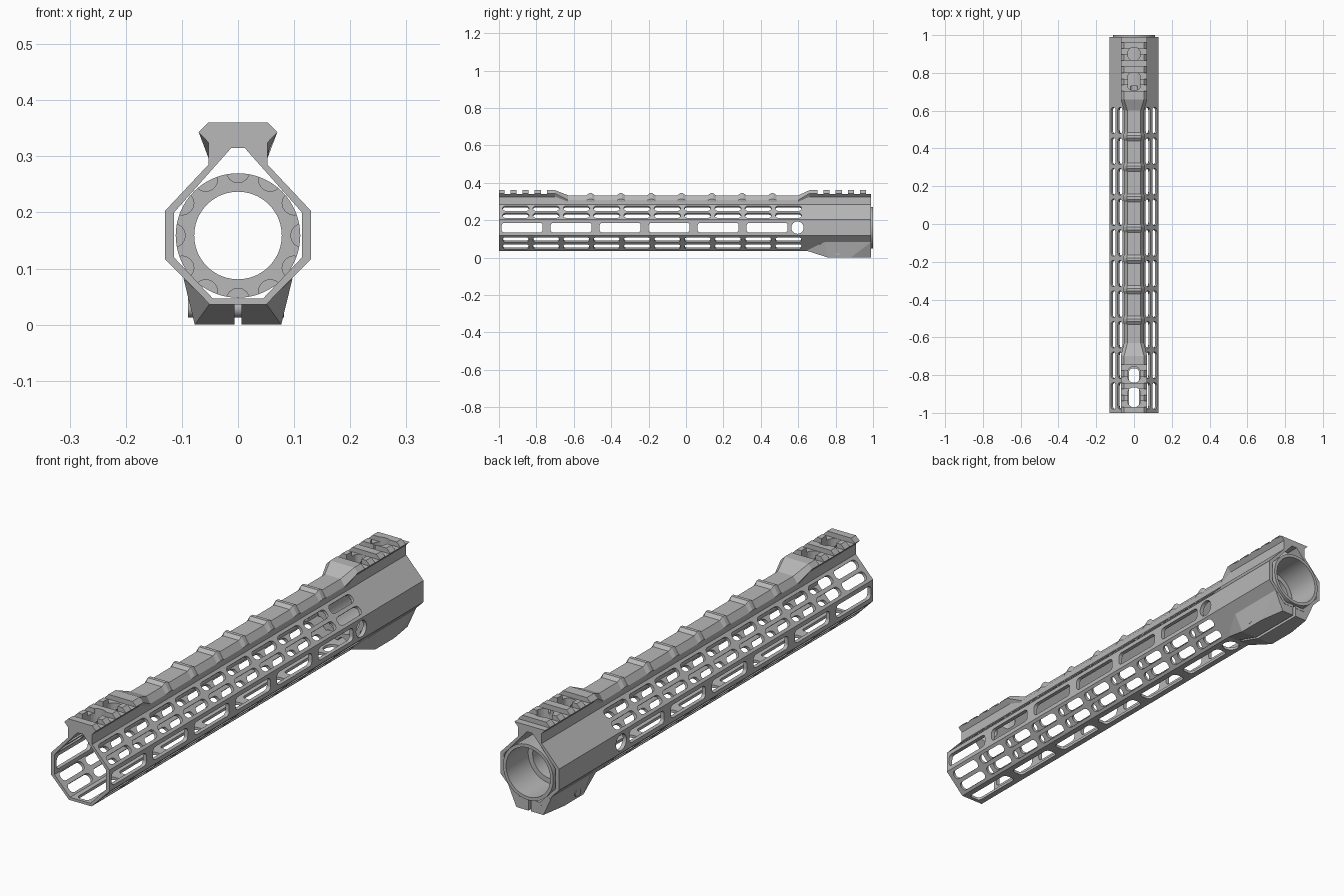
import bpy, bmesh
from math import sin, cos, pi
from mathutils import Vector

if "Cube" in bpy.data.objects:
    bpy.data.objects.remove(bpy.data.objects["Cube"])

grey = bpy.data.materials.new("anodised grey")
grey.use_nodes = True
grey.diffuse_color = (0.48, 0.48, 0.48, 1)
grey.node_tree.nodes["Principled BSDF"].inputs["Base Color"].default_value = (0.48, 0.48, 0.48, 1)


def finish(name, bm):
    bm.normal_update()
    bmesh.ops.recalc_face_normals(bm, faces=bm.faces[:])
    if bm.calc_volume(signed=True) < 0:
        bmesh.ops.reverse_faces(bm, faces=bm.faces[:])
    mesh = bpy.data.meshes.new(name)
    bm.to_mesh(mesh)
    bm.free()
    mesh.materials.append(grey)
    ob = bpy.data.objects.new(name, mesh)
    bpy.context.collection.objects.link(ob)
    return ob


def skin(bm, rings, closed=False):
    """Bridge equal point rings into a solid (closed joins last to first)."""
    rows = [[bm.verts.new(p) for p in r] for r in rings]
    n = len(rows[0])
    pairs = list(zip(rows, rows[1:])) + ([(rows[-1], rows[0])] if closed else [])
    for a, b in pairs:
        for i in range(n):
            j = (i + 1) % n
            bm.faces.new((a[i], a[j], b[j], b[i]))
    if not closed:
        bm.faces.new(rows[0][::-1])
        bm.faces.new(rows[-1])


def loft(name, stations):
    """Loft mirrored half profiles along y."""
    bm = bmesh.new()
    skin(bm, [[(x, y, z) for x, z in half] + [(-x, y, z) for x, z in reversed(half)]
              for y, half in stations])
    return finish(name, bm)


def slot(bm, centre, normal, length, width, radius, depth):
    """Rounded slot prism, long axis along y, pushed through along the normal."""
    c, n, along = Vector(centre), Vector(normal).normalized(), Vector((0, 1, 0))
    across = n.cross(along)
    ring = []
    for k, (sx, sy) in enumerate(((1, 1), (-1, 1), (-1, -1), (1, -1))):
        for i in range(6):
            a = (k + i / 5) * pi / 2
            ring.append(along * (sx * (length / 2 - radius) + radius * cos(a))
                        + across * (sy * (width / 2 - radius) + radius * sin(a)))
    skin(bm, [[c + p + n * s * depth for p in ring] for s in (-1, 1)])


def box(bm, x, y, z):
    skin(bm, [[(-x, yy, z[0]), (x, yy, z[0]), (x, yy, z[1]), (-x, yy, z[1])] for yy in y])


def rod(bm, start, direction, length, radius, sides=24):
    d = Vector(direction).normalized()
    u = d.orthogonal().normalized()
    v = d.cross(u)
    ring = [u * radius * cos(2 * pi * i / sides) + v * radius * sin(2 * pi * i / sides)
            for i in range(sides)]
    skin(bm, [[Vector(start) + p + d * t for p in ring] for t in (0, length)])


def y_span(mesh):
    ys = [v.co.y for v in mesh.vertices] or [0]
    return max(ys) - min(ys)


def cut(ob, tool):
    """Subtract tool, taking the first solver that keeps the part whole."""
    mod = ob.modifiers.new("cut", "BOOLEAN")
    mod.operation, mod.object = "DIFFERENCE", tool
    for solver in ("MANIFOLD", "EXACT", "FLOAT"):
        mod.solver = solver
        graph = bpy.context.evaluated_depsgraph_get()
        graph.update()
        result = bpy.data.meshes.new_from_object(ob.evaluated_get(graph))
        changed = len(result.vertices) != len(ob.data.vertices)
        if changed and abs(y_span(result) - y_span(ob.data)) < .02:
            ob.data = result
            break
    ob.modifiers.clear()
    bpy.data.objects.remove(tool)


# Body: eight-sided tube with accessory rail ends and a ribbed low spine
tube = [(.05, .036), (.13, .117), (.13, .203), (.053, .285)]
rail = tube + [(.053, .325), (.07, .343), (.053, .36)]
spine = tube + [(.053, .298), (.053, .307), (.035, .333)]
rib = tube + [(.053, .298), (.056, .312), (.038, .344)]
stations = [(-1, rail), (-.7, rail), (-.63, spine)]
for i in range(7):
    y = -.51 + .162 * i
    stations += [(y - .022, spine), (y - .007, rib), (y + .007, rib), (y + .022, spine)]
stations += [(.6, spine), (.66, rail), (.99, rail)]
body = loft("handguard_body", stations)

# Clamp block under the rear
bm = bmesh.new()
for s in (-1, 1):
    for p in ((.05, .64, .038), (.077, .76, 0), (.077, .88, 0), (.06, .989, 0),
              (.097, .74, .082), (.097, .989, .082), (.04, .64, .06), (.04, .989, .1)):
        bm.verts.new((s * p[0], p[1], p[2]))
bmesh.ops.convex_hull(bm, input=bm.verts[:])
bmesh.ops.delete(bm, geom=[v for v in bm.verts if not v.link_faces], context="VERTS")
clamp = finish("clamp_block", bm)

# Hollow interior and split along the bottom
bore = [(.045, .047), (.114, .12), (.114, .2), (.012, .315)]
for part, split_start in ((body, .7), (clamp, .6)):
    cut(part, loft("bore_cutter", [(-1.1, bore), (1.1, bore)]))
    bm = bmesh.new()
    box(bm, .006, (split_start, 1.1), (-.02, .07))
    cut(part, finish("split_cutter", bm))

# Long slots and a round hole on the sides and bottom
faces = (((.13, 0, .16), (1, 0, 0)), ((-.13, 0, .16), (-1, 0, 0)), ((0, 0, .042), (0, 0, -1)))
for c, n in faces:
    bm = bmesh.new()
    for i in range(6):
        slot(bm, (c[0], -.876 + .262 * i, c[2]), n, .22, .052, .016, .03)
    rod(bm, Vector((c[0], .596, c[2])) - Vector(n) * .03, n, .06, .033)
    cut(body, finish("long_slot_cutter", bm))

# Two rows of short slots on each slanted face
for s in (-1, 1):
    for (x0, z0), (x1, z1) in (tube[0:2], tube[2:4]):
        for t in (.27, .73):
            bm = bmesh.new()
            for i in range(10):
                slot(bm, (s * (x0 + (x1 - x0) * t), -.91 + .162 * i, z0 + (z1 - z0) * t),
                     (s * (z1 - z0), 0, x0 - x1), .14, .036, .0165, .022)
            cut(body, finish("short_slot_cutter", bm))

# Rail cross grooves
bm = bmesh.new()
for start, count in ((-.954, 4), (.72, 5)):
    for i in range(count):
        y = start + .0645 * i
        box(bm, .1, (y - .016, y + .016), (.341, .4))
cut(body, finish("groove_cutter", bm))

# Windows through the rails
bm = bmesh.new()
for y, length, r in ((-.917, .105, .03), (-.797, .085, .03), (.755, .09, .02), (.9, .07, .03)):
    slot(bm, (0, y, .33), (0, 0, 1), length, .066, r, .07)
cut(body, finish("window_cutter", bm))

# Barrel nut: stepped ring with scalloped front edge
bm = bmesh.new()
section = [(.66, .111), (1, .111), (1, .098), (.86, .098), (.86, .078), (.66, .078)]
sides = 72
skin(bm, [[(r * cos(2 * pi * i / sides), y, .159 + r * sin(2 * pi * i / sides))
           for y, r in section] for i in range(sides)], closed=True)
nut = finish("barrel_nut", bm)
bm = bmesh.new()
for i in range(12):
    a = 2 * pi * i / 12
    rod(bm, (.115 * cos(a), .6, .159 + .115 * sin(a)), (0, 1, 0), .13, .021, 16)
cut(nut, finish("scallop_cutter", bm))

# Clamp screw crossing the split, with a raised head on the right
bm = bmesh.new()
rod(bm, (-.089, .81, .03), (1, 0, 0), .171, .017)
screw = finish("clamp_screw", bm)

for ob in (nut, screw):
    bpy.ops.object.select_all(action="DESELECT")
    ob.select_set(True)
    bpy.context.view_layer.objects.active = ob
    bpy.ops.object.shade_smooth_by_angle(angle=.5)
